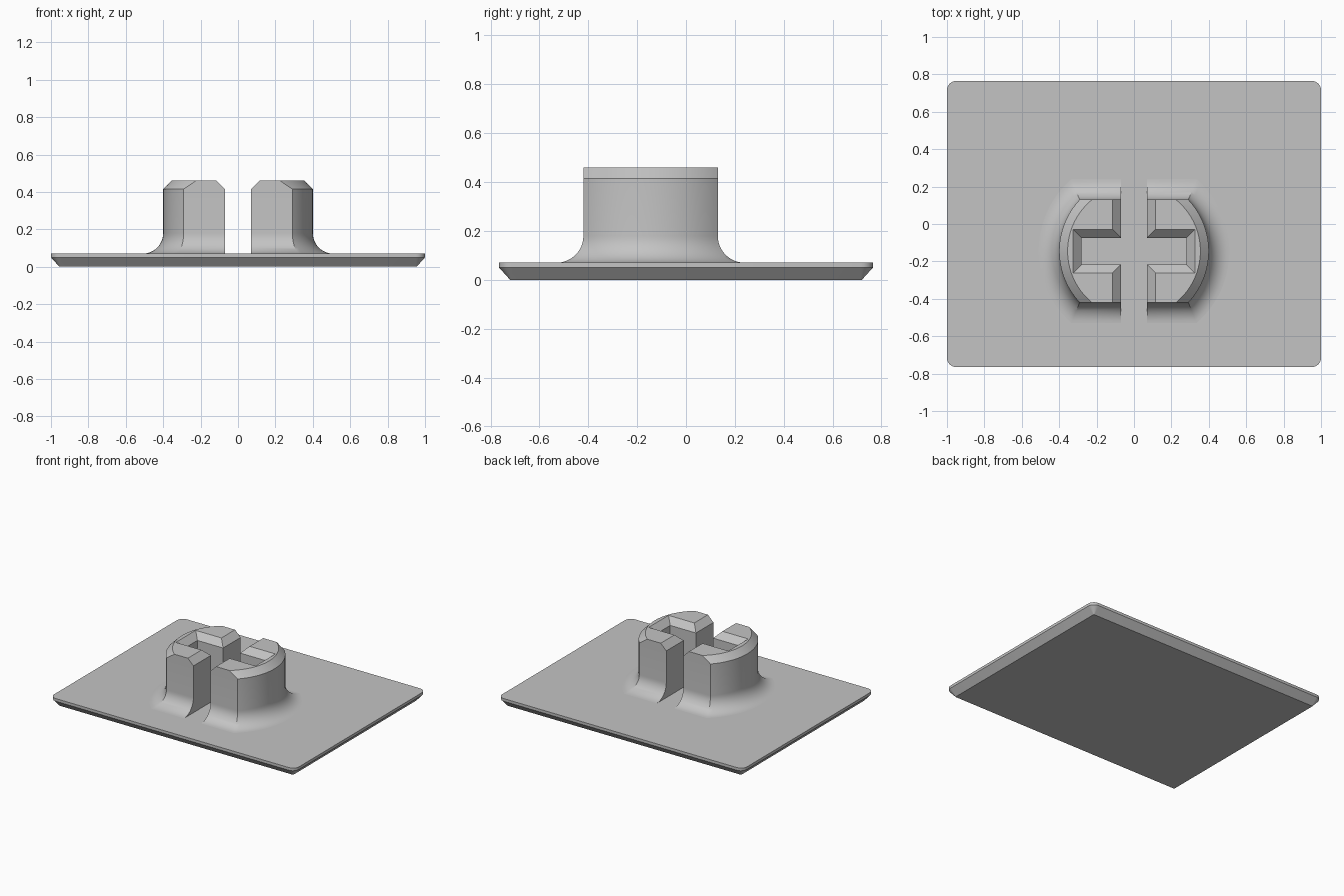
import bpy
from math import asin, cos, sin, pi, radians

if "Cube" in bpy.data.objects:
    bpy.data.objects.remove(bpy.data.objects["Cube"])

gray = bpy.data.materials.new("light gray")
gray.use_nodes = True
color = (0.55, 0.55, 0.55, 1)
gray.diffuse_color = color
gray.node_tree.nodes["Principled BSDF"].inputs["Base Color"].default_value = color

CENTER_Y = -0.145
PLATE_TOP, BOSS_TOP = 0.07, 0.46
CHAMFER, FILLET = 0.045, 0.11


def loft(name, rings, y=0):
    """Solid from stacked rings, each a height and an outline of equal point count."""
    n = len(rings[0][1])
    verts = [(px, py + y, z) for z, outline in rings for px, py in outline]
    faces = [tuple(reversed(range(n))), tuple(range(len(verts) - n, len(verts)))]
    for k in range(len(rings) - 1):
        for i in range(n):
            j = (i + 1) % n
            faces.append((k * n + i, k * n + j, (k + 1) * n + j, (k + 1) * n + i))
    mesh = bpy.data.meshes.new(name)
    mesh.from_pydata(verts, [], faces)
    mesh.materials.append(gray)
    obj = bpy.data.objects.new(name, mesh)
    bpy.context.collection.objects.link(obj)
    return obj


def rounded_rect(hx, hy, r, steps=6):
    points = []
    for q, (sx, sy) in enumerate([(1, 1), (-1, 1), (-1, -1), (1, -1)]):
        for i in range(steps + 1):
            a = (q + i / steps) * pi / 2
            points.append((sx * (hx - r) + r * cos(a), sy * (hy - r) + r * sin(a)))
    return points


def flatted_circle(r, h, steps=28):
    """Circle of radius r cut flat at y = -h and y = h."""
    a = asin(h / r)
    arc = [-a + 2 * a * i / steps for i in range(steps + 1)]
    return [(r * cos(t + s), r * sin(t + s)) for s in (0, pi) for t in arc]


def rect(hx, hy):
    return [(hx, hy), (-hx, hy), (-hx, -hy), (hx, -hy)]


def flared_cutter(name, hx, hy):
    """Box cutter that widens at 45 degrees to chamfer the top rim."""
    f = 2 * CHAMFER
    return loft(name, [(0, rect(hx, hy)), (BOSS_TOP - CHAMFER, rect(hx, hy)),
                       (BOSS_TOP + CHAMFER, rect(hx + f, hy + f))], CENTER_Y)


def activate(obj):
    bpy.ops.object.select_all(action="DESELECT")
    obj.select_set(True)
    bpy.context.view_layer.objects.active = obj


# Base plate with rounded corners and a chamfered underside
plate = loft("base_plate", [
    (0, rounded_rect(1 - CHAMFER, 0.765 - CHAMFER, 0.005)),
    (0.05, rounded_rect(1, 0.765, 0.05)),
    (PLATE_TOP, rounded_rect(1, 0.765, 0.05))])

# Boss: flared fillet at the foot, flat front and back, chamfered round sides
R, H = 0.40, 0.275
rings = [(PLATE_TOP - 0.02, flatted_circle(R + FILLET, H + FILLET))]
for i in range(13):
    a = i / 12 * pi / 2
    d = FILLET * (1 - sin(a))
    rings.append((PLATE_TOP + FILLET * (1 - cos(a)), flatted_circle(R + d, H + d)))
rings.append((BOSS_TOP - CHAMFER, flatted_circle(R, H)))
rings.append((BOSS_TOP, flatted_circle(R - CHAMFER, H)))
boss = loft("slotted_boss", rings, CENTER_Y)

# Cross-shaped opening: a through slot and a shorter cross pocket
for cutter in (flared_cutter("slot_cutter", 0.07, 0.6),
               flared_cutter("pocket_cutter", 0.28, 0.071)):
    cutter.hide_render = True
    activate(boss)
    cut = boss.modifiers.new("cut", "BOOLEAN")
    cut.operation = "DIFFERENCE"
    cut.solver = "EXACT"
    cut.object = cutter
    bpy.ops.object.modifier_apply(modifier=cut.name)
    bpy.data.objects.remove(cutter)

for obj in (plate, boss):
    activate(obj)
    bpy.ops.object.shade_smooth_by_angle(angle=radians(25))
